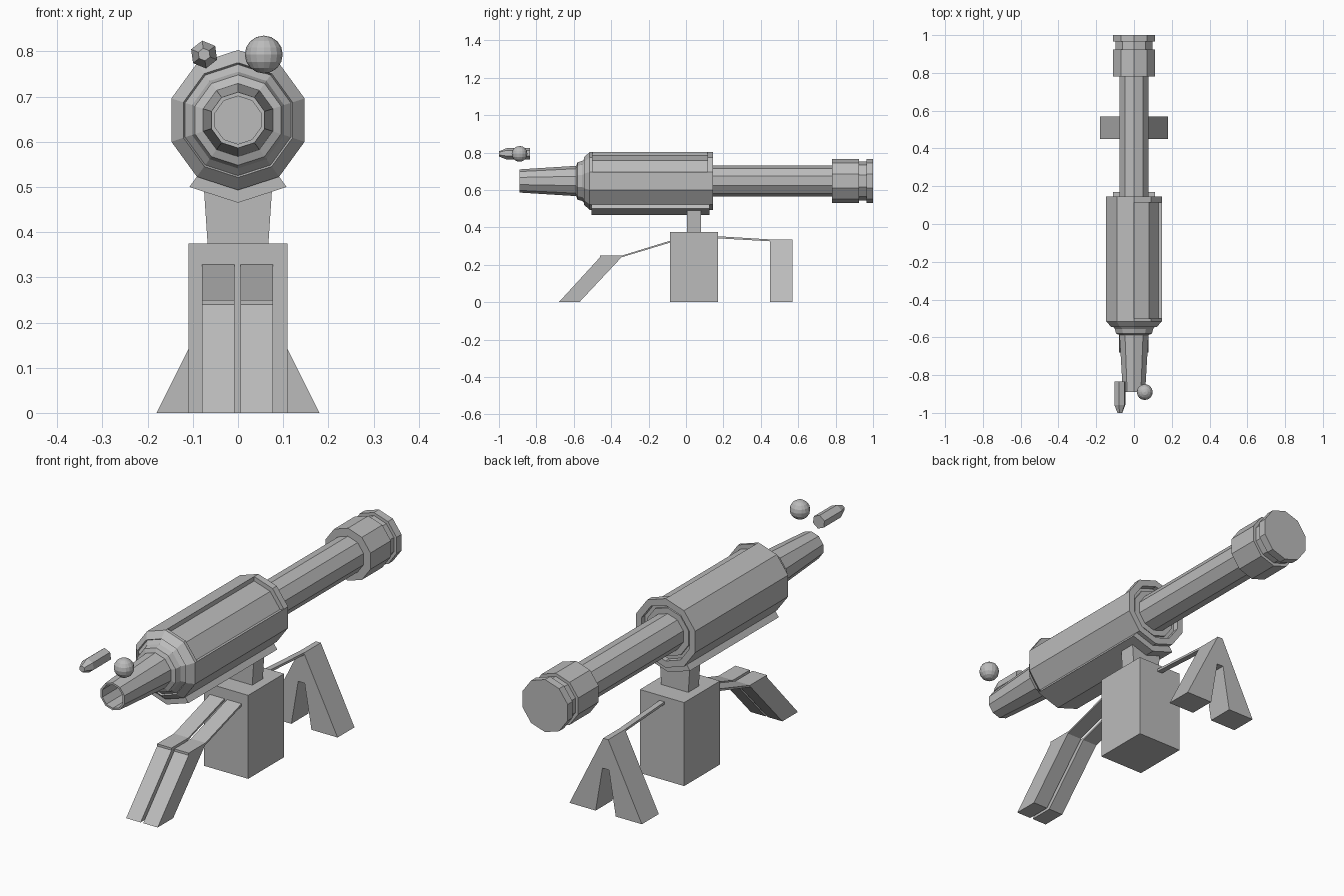
import bpy, bmesh
from math import sin, cos, radians
from mathutils import Matrix

cube = bpy.data.objects.get("Cube")
if cube:
    bpy.data.objects.remove(cube, do_unlink=True)

grey = bpy.data.materials.new("plain grey")
grey.use_nodes = True
grey.diffuse_color = (0.5, 0.5, 0.5, 1)
grey.node_tree.nodes["Principled BSDF"].inputs["Base Color"].default_value = (0.5, 0.5, 0.5, 1)

AXIS = 0.648  # height of the barrel axis


def finish(name, bm):
    bmesh.ops.recalc_face_normals(bm, faces=bm.faces)
    mesh = bpy.data.meshes.new(name)
    bm.to_mesh(mesh)
    bm.free()
    mesh.materials.append(grey)
    obj = bpy.data.objects.new(name, mesh)
    bpy.context.collection.objects.link(obj)
    return obj


def lathe(name, profile, sides=10, start=90, faces=None, loop=False, x=0, z=AXIS):
    """Turn (y, radius) points about the y axis; faces limits the arc."""
    bm = bmesh.new()
    full = faces is None
    count = sides if full else faces + 1
    rings = []
    for k in range(count):
        a = radians(start + 360 * k / sides)
        rings.append([bm.verts.new((x + r * cos(a), y, z + r * sin(a))) for y, r in profile])
    n = len(profile)
    for k in range(count if full else faces):
        a, b = rings[k], rings[(k + 1) % count]
        for i in range(n if loop else n - 1):
            j = (i + 1) % n
            bm.faces.new((a[i], a[j], b[j], b[i]))
    if not full:
        bm.faces.new(rings[0])
        bm.faces.new(rings[-1])
    elif not loop:
        bm.faces.new([r[0] for r in rings])
        bm.faces.new([r[-1] for r in rings])
    return finish(name, bm)


def band(name, y0, y1, r0, r1, start=90, faces=None):
    return lathe(name, [(y0, r0), (y0, r1), (y1, r1), (y1, r0)], start=start, faces=faces, loop=True)


def prism(name, outline, axis, lo, hi):
    """Extrude an outline along x (points are y, z) or y (points are x, z)."""
    bm = bmesh.new()
    ends = []
    for d in (lo, hi):
        ends.append([bm.verts.new((d, p, q) if axis == "x" else (p, d, q)) for p, q in outline])
    a, b = ends
    bm.faces.new(a)
    bm.faces.new(b)
    for i in range(len(a)):
        j = (i + 1) % len(a)
        bm.faces.new((a[i], a[j], b[j], b[i]))
    return finish(name, bm)


# Barrel housing: recessed core, outer shell with one open side, end rims
lathe("housing_core", [(-0.51, 0.135), (0.12, 0.135), (0.12, 0.08)])
band("housing_shell", -0.5, 0.13, 0.125, 0.155, start=90, faces=8)
band("front_rim", -0.515, -0.5, 0.12, 0.155)
band("rear_rim", 0.115, 0.145, 0.125, 0.155)
band("rear_inner_ring", 0.11, 0.13, 0.08, 0.108)
band("underside_panel", -0.505, 0.125, 0.15, 0.183, start=234, faces=2)

# Stepped nose and hollow tapered muzzle
lathe("nose_collar", [(-0.5, 0.155), (-0.515, 0.155), (-0.545, 0.127), (-0.538, 0.123),
                      (-0.555, 0.107), (-0.58, 0.1), (-0.587, 0.082)])
lathe("muzzle", [(-0.57, 0.082), (-0.89, 0.062), (-0.89, 0.053), (-0.75, 0.053)])

# Rear tube and its grooved end cap
lathe("rear_tube", [(0.1, 0.082), (0.8, 0.082)])
lathe("end_cap", [(0.78, 0.118), (0.925, 0.118), (0.925, 0.104), (0.965, 0.104),
                  (0.965, 0.118), (1.0, 0.118)])

# Pedestal
prism("base_box", [(-0.11, 0), (0.11, 0), (0.11, 0.375), (-0.11, 0.375)], "y", -0.085, 0.17)
prism("neck", [(-0.067, 0.37), (0.067, 0.37), (0.077, 0.52), (-0.077, 0.52)], "y", 0.005, 0.08)

# Front legs: thin arm, flat knee and slanted foot in one strip
front_leg = [(-0.08, 0.33), (-0.34, 0.25), (-0.46, 0.25), (-0.46, 0.24), (-0.68, 0),
             (-0.57, 0), (-0.345, 0.24), (-0.08, 0.32)]
for side, lo, hi in (("right", -0.08, -0.008), ("left", 0.005, 0.077)):
    prism("front_leg_" + side, front_leg, "x", lo, hi)

# Rear A-shaped stand and its thin arm
half = [(0.0125, 0.335), (0.18, 0), (0.05, 0), (0.016, 0.2)]
prism("rear_stand", half + [(-x, z) for x, z in reversed(half)], "y", 0.45, 0.57)
prism("rear_arm", [(0.16, 0.353), (0.46, 0.335), (0.46, 0.325), (0.16, 0.342)], "x", -0.0125, 0.0125)

# Floating shell and ball above the muzzle
lathe("small_shell", [(-1.0, 0.014), (-0.958, 0.031), (-0.835, 0.031)], sides=6, start=38, x=-0.075, z=0.793)
bm = bmesh.new()
bmesh.ops.create_uvsphere(bm, u_segments=16, v_segments=8, radius=0.042,
                          matrix=Matrix.Translation((0.057, -0.89, 0.793)))
finish("ball", bm)
